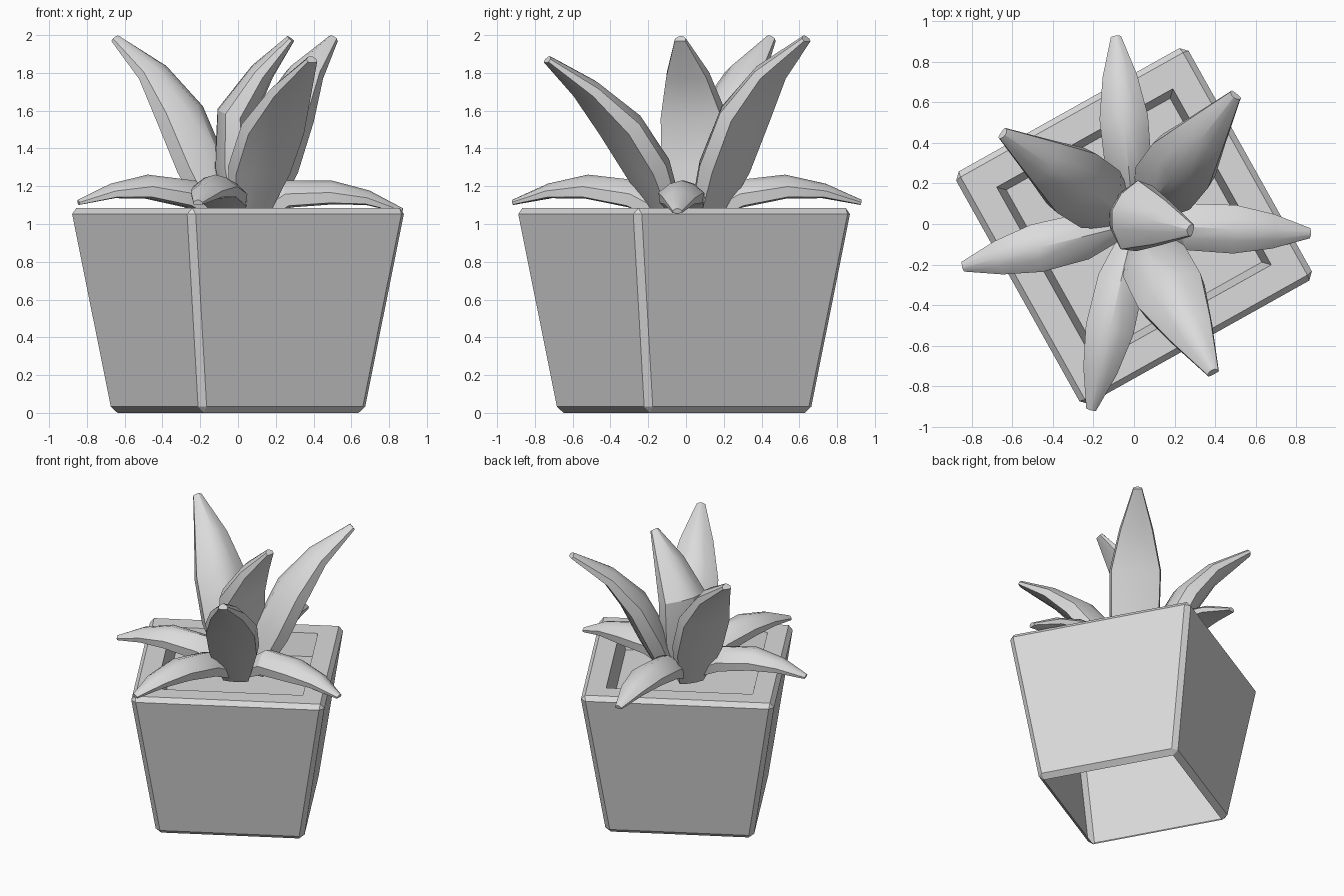
import bpy, bmesh, math
from mathutils import Vector, Matrix

cube = bpy.data.objects.get("Cube")
if cube:
    bpy.data.objects.remove(cube)

# One plain grey for everything
GREY = (0.71, 0.71, 0.71, 1)
grey = bpy.data.materials.new("plain_grey")
grey.use_nodes = True
grey.diffuse_color = GREY
grey.node_tree.nodes["Principled BSDF"].inputs["Base Color"].default_value = GREY


def make_object(name, bm, smooth=False):
    mesh = bpy.data.meshes.new(name)
    bm.to_mesh(mesh)
    bm.free()
    mesh.materials.append(grey)
    obj = bpy.data.objects.new(name, mesh)
    bpy.context.collection.objects.link(obj)
    if smooth:
        bpy.ops.object.select_all(action='DESELECT')
        obj.select_set(True)
        bpy.context.view_layer.objects.active = obj
        bpy.ops.object.shade_smooth_by_angle(angle=math.radians(30))
    return obj


# Pot: tapered box with bevelled edges, a shallow recess in the top and an open underside
POT_TOP = 1.085
bm = bmesh.new()
bmesh.ops.create_cube(bm, size=2)
for v in bm.verts:
    top = v.co.z > 0
    half = 0.662 if top else 0.502
    v.co = (v.co.x * half, v.co.y * half, POT_TOP if top else 0)
bmesh.ops.bevel(bm, geom=bm.edges[:], offset=0.033, segments=1, affect='EDGES')
bmesh.ops.recalc_face_normals(bm, faces=bm.faces[:])
rim = max(bm.faces, key=lambda f: f.calc_center_median().z)
bmesh.ops.inset_region(bm, faces=[rim], thickness=0.185)
floor = bmesh.ops.extrude_discrete_faces(bm, faces=[rim])["faces"][0]
for v in floor.verts:
    v.co = (v.co.x * 0.93, v.co.y * 0.93, POT_TOP - 0.16)
underside = min(bm.faces, key=lambda f: f.calc_center_median().z)
bmesh.ops.delete(bm, geom=[underside], context='FACES_ONLY')
pot = make_object("pot", bm)
pot.location.y = -0.01
pot.rotation_euler.z = math.radians(29.2)

# Leaf cross-section: domed top, side bands, nearly flat underside
half_section = [(0.5, 1), (1, 0.15), (0.95, -0.85), (0.4, -1)]
SECTION = [(0, 1.3)] + half_section + [(-u, v) for u, v in reversed(half_section)]


def leaf(name, angle, path, widths, thicks, base=(0, 0)):
    """Loft the section along a path of (outward, height) points."""
    bm = bmesh.new()
    pts = [Vector((r, 0, z)) for r, z in path]
    side = Vector((0, 1, 0))
    rings = []
    for i, p in enumerate(pts):
        tangent = (pts[min(i + 1, len(pts) - 1)] - pts[max(i - 1, 0)]).normalized()
        normal = tangent.cross(side)
        rings.append([bm.verts.new(p + side * u * widths[i] + normal * v * thicks[i])
                      for u, v in SECTION])
    n = len(SECTION)
    for a, b in zip(rings, rings[1:]):
        for k in range(n):
            bm.faces.new((a[k], a[(k + 1) % n], b[(k + 1) % n], b[k]))
    bm.faces.new(rings[0])
    bm.faces.new(rings[-1])
    place = Matrix.Translation((*base, 0)) @ Matrix.Rotation(math.radians(angle), 4, 'Z')
    bmesh.ops.transform(bm, matrix=place, verts=bm.verts[:])
    bmesh.ops.recalc_face_normals(bm, faces=bm.faces[:])
    make_object(name, bm, True)


# Tall leaves
TALL_W = [0.09, 0.17, 0.175, 0.115, 0.03]
TALL_T = [0.055, 0.085, 0.08, 0.05, 0.018]
tall = [(0.08, 1.0), (0.21, 1.3), (0.35, 1.58), (0.53, 1.8), (0.78, 1.98)]
leaning = [(0.08, 1.01), (0.22, 1.3), (0.38, 1.52), (0.59, 1.71), (0.83, 1.87)]
steep = [(0.08, 1.0), (0.045, 1.3), (0.05, 1.58), (0.19, 1.8), (0.35, 1.98)]
leaf("tall_leaf_back_left", 52, tall, TALL_W, TALL_T, (0.02, 0.02))
leaf("tall_leaf_back_right", 146, tall, TALL_W, TALL_T, (0, 0.01))
leaf("tall_leaf_front", -62, leaning, TALL_W, TALL_T)
leaf("tall_leaf_centre", -14, steep, TALL_W, TALL_T, (-0.06, 0.055))

# Low drooping leaves
LOW_W = [0.06, 0.115, 0.12, 0.085, 0.025]
LOW_T = [0.05, 0.065, 0.055, 0.034, 0.012]
for name, angle, reach, droop in [("back", 95.5, 0.93, 0), ("right", 194, 0.87, 0),
                                  ("front", 257, 0.94, 0), ("left", -3, 0.87, 0.045)]:
    path = [(0.08, 1.04), (0.3 * reach, 1.15), (0.57 * reach, 1.19 - droop * 0.7),
            (0.79 * reach, 1.17 - droop * 0.8), (reach, 1.113 - droop)]
    leaf("low_leaf_" + name, angle, path, LOW_W, LOW_T)
